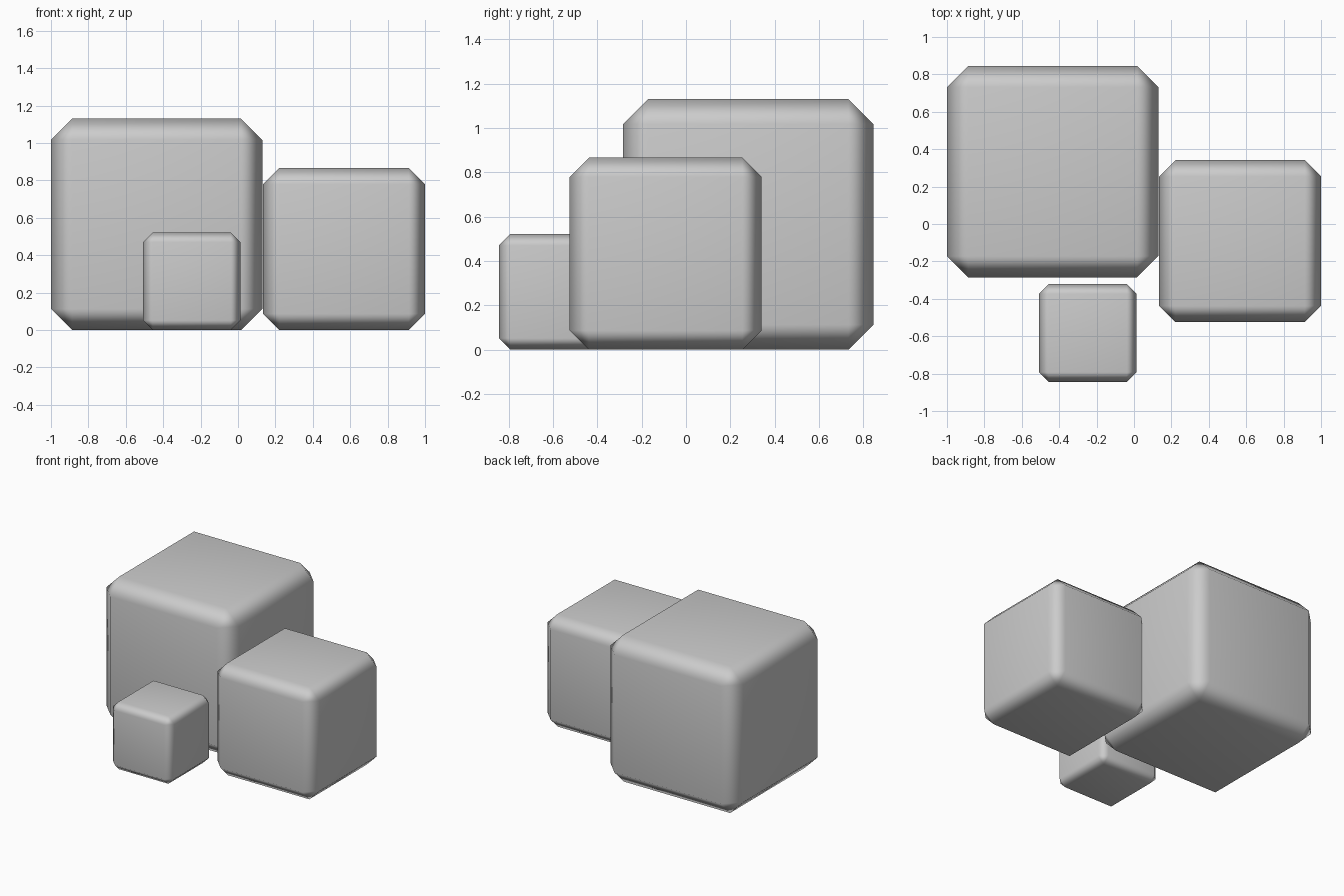
import bpy

if "Cube" in bpy.data.objects:
    bpy.data.objects.remove(bpy.data.objects["Cube"])


def chamfered_cube(name, x, y, size, chamfer):
    """Cube standing on the ground with softly shaded chamfered edges."""
    bpy.ops.mesh.primitive_cube_add(size=size, location=(x, y, size / 2))
    cube = bpy.context.object
    cube.name = name
    cube.data.polygons.foreach_set("use_smooth", [True] * len(cube.data.polygons))
    bevel = cube.modifiers.new("chamfer", "BEVEL")
    bevel.width = chamfer
    bevel.segments = 1
    bevel.limit_method = 'NONE'
    # Keep the big faces looking flat
    cube.modifiers.new("face_normals", "WEIGHTED_NORMAL")
    return cube


# Three cubes: large at the back, medium to the right, small in front
chamfered_cube("large_cube", -0.435, 0.28, 1.13, 0.113)
chamfered_cube("medium_cube", 0.567, -0.092, 0.866, 0.087)
chamfered_cube("small_cube", -0.247, -0.583, 0.522, 0.052)
